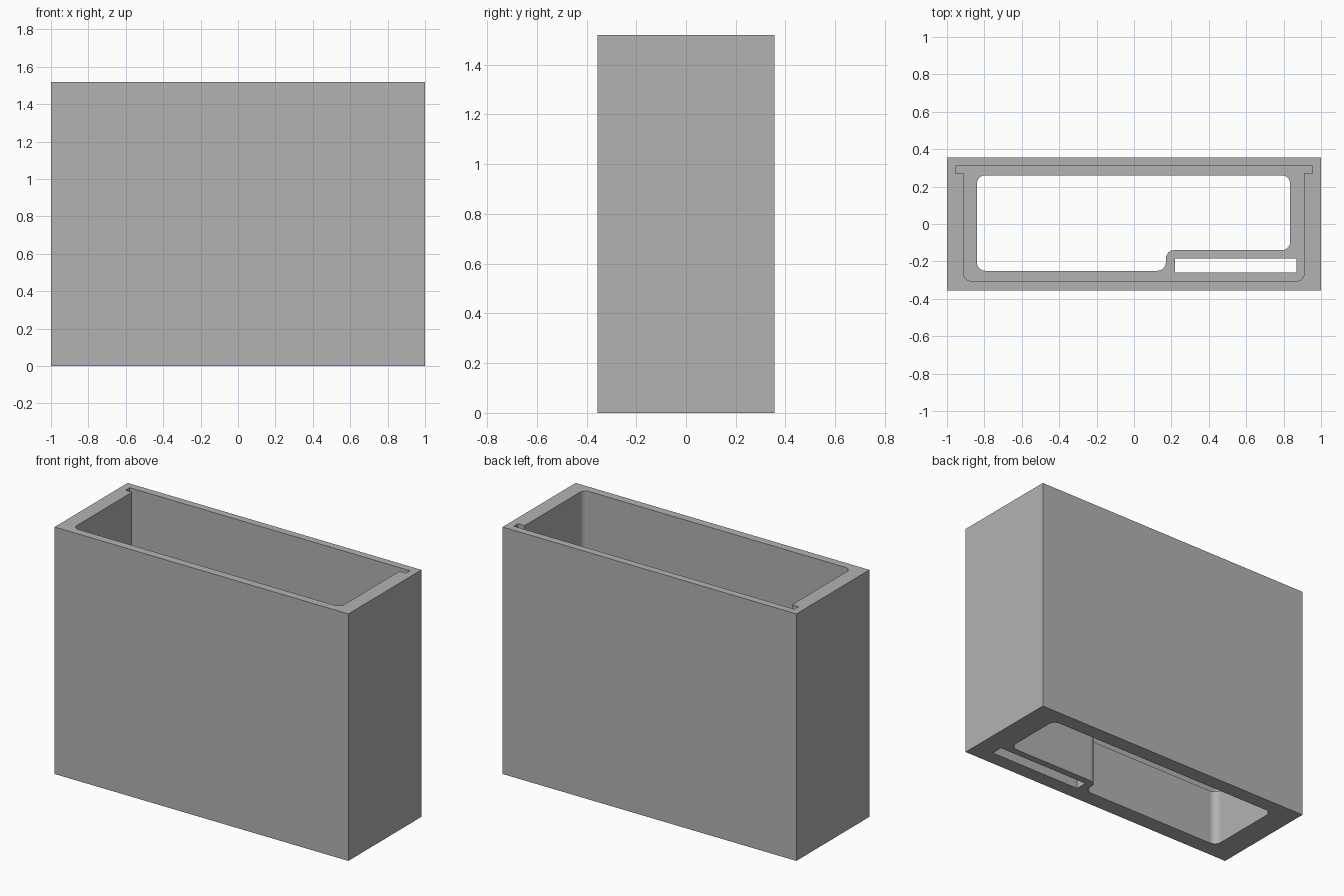
import bpy, bmesh, math
from mathutils import Vector

WIDTH, DEPTH, HEIGHT = 2.0, 0.71, 1.52
FLOOR = 0.355      # thickness of the floor slab
STEPS = 8          # segments per rounded corner

cube = bpy.data.objects.get("Cube")
if cube:
    bpy.data.objects.remove(cube, do_unlink=True)

grey = bpy.data.materials.new("plain_grey")
grey.use_nodes = True
colour = (0.45, 0.45, 0.45, 1)
grey.diffuse_color = colour
grey.node_tree.nodes["Principled BSDF"].inputs["Base Color"].default_value = colour


def rounded(corners):
    """Turn (x, y, radius) right-angle corners into an outline with arcs."""
    outline = []
    for i, (x, y, r) in enumerate(corners):
        here = Vector((x, y))
        if not r:
            outline.append(here)
            continue
        before = (Vector(corners[i - 1][:2]) - here).normalized()
        after = (Vector(corners[(i + 1) % len(corners)][:2]) - here).normalized()
        centre = here + (before + after) * r
        for s in range(STEPS + 1):
            a = s / STEPS * math.pi / 2
            outline.append(centre - after * r * math.cos(a) - before * r * math.sin(a))
    return outline


def prism(name, corners, bottom, top):
    """Extrude an outline straight up between two heights."""
    bm = bmesh.new()
    base = bm.faces.new([bm.verts.new((p.x, p.y, bottom)) for p in rounded(corners)])
    raised = bmesh.ops.extrude_face_region(bm, geom=[base])["geom"]
    bmesh.ops.translate(bm, vec=(0, 0, top - bottom),
                        verts=[v for v in raised if isinstance(v, bmesh.types.BMVert)])
    bmesh.ops.recalc_face_normals(bm, faces=bm.faces)
    mesh = bpy.data.meshes.new(name)
    bm.to_mesh(mesh)
    bm.free()
    mesh.materials.append(grey)
    obj = bpy.data.objects.new(name, mesh)
    bpy.context.collection.objects.link(obj)
    return obj


def rectangle(x0, x1, y0, y1):
    return [(x0, y0, 0), (x1, y0, 0), (x1, y1, 0), (x0, y1, 0)]


# Outer block
case = prism("case_body", rectangle(-WIDTH / 2, WIDTH / 2, -DEPTH / 2, DEPTH / 2), 0, HEIGHT)

# Upper cavity, mirrored, with a groove behind each end wall for a sliding panel
half = [(0.91, -0.305, 0.04), (0.91, 0.27, 0), (0.955, 0.27, 0), (0.955, 0.31, 0)]
cavity = half + [(-x, y, r) for x, y, r in reversed(half)]

# Stepped opening through the floor
r = 0.045
opening = [(-0.84, -0.25, r), (0.17, -0.25, r), (0.17, -0.14, r),
           (0.835, -0.14, r), (0.835, 0.26, r), (-0.84, 0.26, r)]

# Narrow slot through the floor
slot = rectangle(0.22, 0.87, -0.26, -0.185)

cutters = [prism("cavity_cutter", cavity, FLOOR, HEIGHT + 0.2),
           prism("opening_cutter", opening, -0.2, FLOOR + 0.1),
           prism("slot_cutter", slot, -0.2, FLOOR + 0.1)]

bpy.ops.object.select_all(action="DESELECT")
case.select_set(True)
bpy.context.view_layer.objects.active = case
for cutter in cutters:
    cutter.hide_render = True
    cut = case.modifiers.new(cutter.name, "BOOLEAN")
    cut.operation = "DIFFERENCE"
    cut.solver = "EXACT"
    cut.object = cutter
    bpy.ops.object.modifier_apply(modifier=cut.name)
    bpy.data.objects.remove(cutter, do_unlink=True)

# Smooth rounded corners, flat walls
bpy.ops.object.shade_smooth_by_angle(angle=math.radians(30))
normals = case.modifiers.new("flat_walls", "WEIGHTED_NORMAL")
normals.keep_sharp = True
